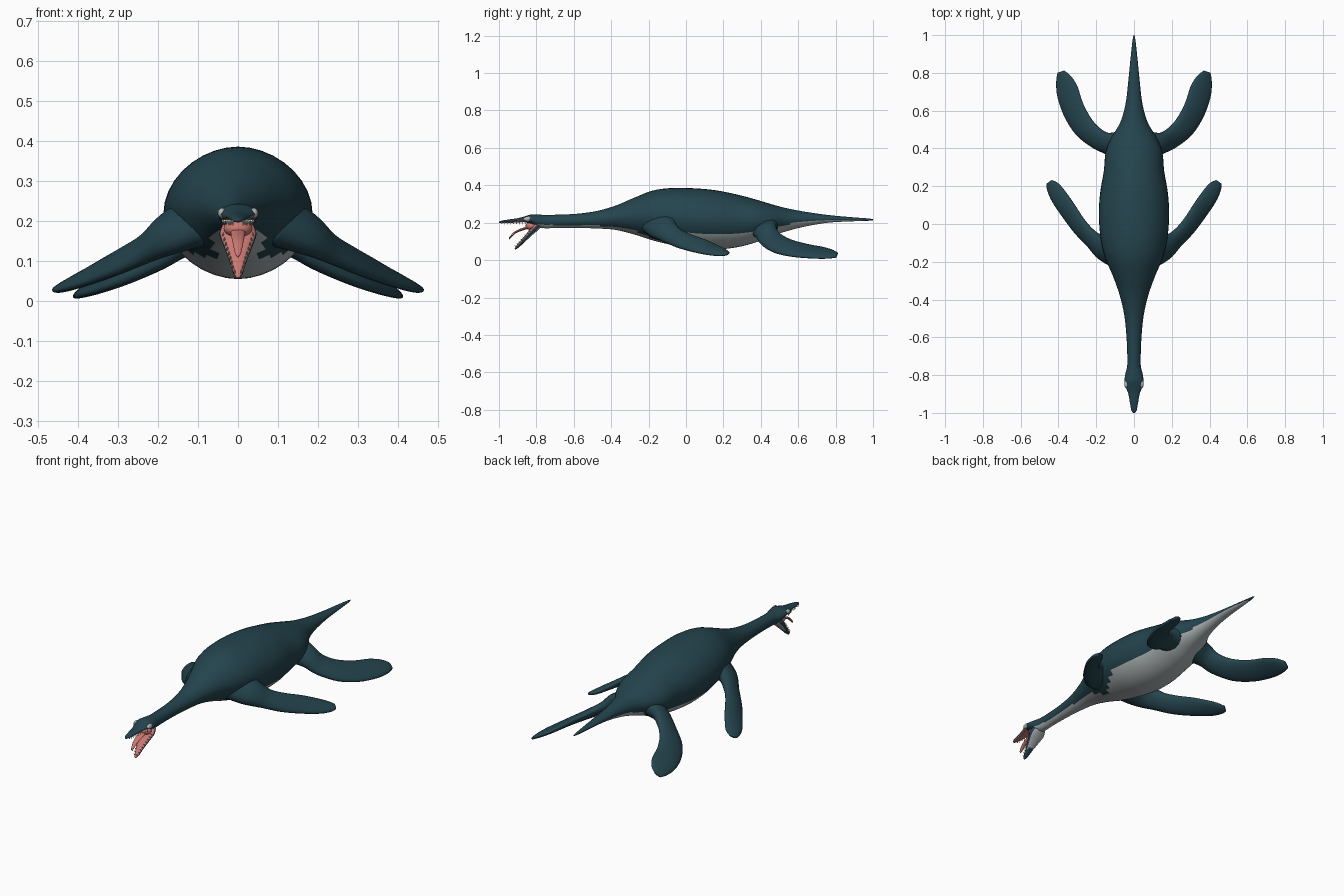
import bpy, bmesh, math
from mathutils import Vector, Matrix

if "Cube" in bpy.data.objects:
    bpy.data.objects.remove(bpy.data.objects["Cube"])


def material(name, rgb):
    m = bpy.data.materials.new(name)
    m.diffuse_color = (*rgb, 1)
    m.use_nodes = True
    m.node_tree.nodes["Principled BSDF"].inputs["Base Color"].default_value = m.diffuse_color
    return m


TEAL = material("deep teal skin", (0.018, 0.058, 0.076))
PALE = material("pale grey belly", (0.43, 0.47, 0.48))
PINK = material("mouth pink", (0.60, 0.19, 0.17))
IVORY = material("tooth ivory", (0.72, 0.70, 0.62))
X = Vector((1, 0, 0))


def smooth_rows(rows, steps):
    """Catmull-Rom interpolation through rows of numbers."""
    out = []
    for i in range(len(rows) - 1):
        a, b, c, d = (rows[max(0, min(len(rows) - 1, i + k))] for k in (-1, 0, 1, 2))
        for s in range(steps):
            t = s / steps
            out.append([q + 0.5 * t * (r - p + t * (2 * p - 5 * q + 4 * r - w
                        + t * (3 * (q - r) + w - p)))
                        for p, q, r, w in zip(a, b, c, d)])
    out.append(list(rows[-1]))
    return out


def linear(table, y):
    for (y0, v0), (y1, v1) in zip(table, table[1:]):
        if y <= y1:
            return v0 + (v1 - v0) * max(0, (y - y0) / (y1 - y0))
    return table[-1][1]


def finish(name, bm, mats, rule=None, mirror=False):
    bmesh.ops.recalc_face_normals(bm, faces=bm.faces[:])
    bm.normal_update()
    for f in bm.faces:
        f.smooth = True
        if rule:
            f.material_index = rule(f.calc_center_median(), f.normal)
    me = bpy.data.meshes.new(name)
    bm.to_mesh(me)
    bm.free()
    for m in mats:
        me.materials.append(m)
    ob = bpy.data.objects.new(name, me)
    bpy.context.collection.objects.link(ob)
    if mirror:
        ob.modifiers.new("mirror", 'MIRROR').use_mirror_merge = False
    return ob


def loft(name, stations, n, mats, rule=None, mirror=False, power=1.0):
    """Skin a tube through stations of (centre, half axis u, half axis v)."""
    bm = bmesh.new()
    rings = []
    for c, u, v in stations:
        ring = []
        for k in range(n):
            a = math.tau * k / n
            cu, sv = math.cos(a), math.sin(a)
            ring.append(bm.verts.new(c + u * math.copysign(abs(cu) ** power, cu)
                                     + v * math.copysign(abs(sv) ** power, sv)))
        rings.append(ring)
    for r0, r1 in zip(rings, rings[1:]):
        for k in range(n):
            j = (k + 1) % n
            bm.faces.new((r0[k], r0[j], r1[j], r1[k]))
    bm.faces.new(rings[0])
    bm.faces.new(rings[-1])
    return finish(name, bm, mats, rule, mirror)


# Body, neck, skull and tail: y, half width, top z, bottom z
BODY = [
    (-1.0, .006, .206, .198), (-.985, .014, .211, .197), (-.95, .021, .217, .198),
    (-.90, .030, .224, .201), (-.865, .043, .233, .203), (-.83, .050, .243, .192),
    (-.79, .045, .243, .175), (-.75, .036, .242, .170), (-.68, .036, .243, .172),
    (-.58, .041, .248, .172), (-.48, .052, .262, .169), (-.38, .075, .290, .162),
    (-.28, .110, .332, .138), (-.18, .152, .371, .106), (-.08, .176, .385, .082),
    (.04, .186, .384, .060), (.16, .180, .373, .056), (.28, .160, .349, .070),
    (.38, .150, .322, .097), (.46, .118, .298, .128), (.54, .072, .277, .155),
    (.64, .044, .258, .180), (.76, .030, .241, .200), (.88, .018, .230, .207),
    (.97, .008, .223, .210), (1.0, .002, .219, .213)]
# Height of the pale underside along the body
BELLY = [(-.86, .196), (-.75, .187), (-.5, .186), (-.3, .170), (-.2, .125), (-.14, .108),
         (-.06, .120), (.04, .150), (.25, .150), (.4, .145), (.5, .175), (.6, .205),
         (.8, .216), (.93, .213), (1.0, .205)]


def body_colour(c, n):
    if c.y < -.855:
        return 2 if n.z < -.6 else 0
    return 1 if c.z < linear(BELLY, c.y) and n.z < .2 else 0


loft("body", [(Vector((0, y, (t + b) / 2)), X * w, Vector((0, 0, (t - b) / 2)))
              for y, w, t, b in smooth_rows(BODY, 5)],
     36, [TEAL, PALE, PINK], body_colour, power=1.06)

# Flippers: leading edge x y z, trailing edge x y z, half thickness
FRONT = [
    (.09, -.24, .17, .11, -.02, .23, .060), (.17, -.19, .13, .17, -.06, .21, .045),
    (.24, -.12, .10, .22, -.03, .165, .030), (.31, -.05, .07, .27, .03, .135, .024),
    (.38, .04, .045, .32, .11, .105, .020), (.435, .12, .03, .365, .175, .075, .017),
    (.46, .18, .025, .40, .215, .055, .013), (.464, .212, .027, .435, .233, .042, .007)]
REAR = [
    (.08, .34, .15, .06, .50, .21, .050), (.15, .375, .12, .13, .48, .19, .040),
    (.21, .40, .085, .175, .50, .145, .030), (.30, .465, .045, .225, .555, .11, .024),
    (.365, .56, .022, .27, .64, .085, .020), (.405, .67, .012, .30, .73, .068, .017),
    (.412, .75, .010, .335, .785, .053, .013), (.405, .80, .014, .37, .812, .038, .007)]


def flippers(name, rows):
    rows = smooth_rows(rows, 4)
    edges = [(Vector(r[:3]), Vector(r[3:6]), r[6]) for r in rows]
    mids = [(a + b) / 2 for a, b, _ in edges]
    st = []
    for i, (a, b, t) in enumerate(edges):
        along = mids[min(i + 1, len(mids) - 1)] - mids[max(i - 1, 0)]
        st.append((mids[i], (a - b) / 2, along.cross(a - b).normalized() * t))
    loft(name, st, 18, [TEAL], mirror=True)


flippers("front_flippers", FRONT)
flippers("rear_flippers", REAR)

# Lower jaw, swung wide open
HINGE = Vector((0, -.79, .188))
ALONG = Vector((0, -.69, -.72)).normalized()
UP = Vector((0, -ALONG.z * -1, ALONG.y * -1))
JAW = [(0, .040, .020), (.03, .046, .018), (.07, .036, .014), (.12, .022, .011),
       (.16, .013, .008), (.18, .004, .003)]


def jaw_colour(c, n):
    d = n.dot(UP)
    return 2 if d > .55 else (1 if d < -.8 and c.z > .10 else 0)


loft("lower_jaw", [(HINGE + ALONG * d, X * w, UP * h) for d, w, h in smooth_rows(JAW, 4)],
     20, [TEAL, PALE, PINK], jaw_colour)

# Tongue, arching out of the mouth: y, z, half width, half thickness
TONGUE = [(-.81, .185, .018, .008), (-.86, .170, .018, .007), (-.91, .150, .014, .006),
          (-.94, .122, .008, .005), (-.946, .112, .003, .003)]
loft("tongue", [(Vector((0, y, z)), X * w, Vector((0, -.4, .9)) * h)
                for y, z, w, h in smooth_rows(TONGUE, 4)], 12, [PINK])


def ellipsoid(name, centre, size, mat, mirror=False):
    bm = bmesh.new()
    bmesh.ops.create_uvsphere(bm, u_segments=16, v_segments=10, radius=1,
                              matrix=Matrix.Translation(centre) @ Matrix.Diagonal((*size, 1)))
    return finish(name, bm, [mat], mirror=mirror)


# Throat lining and pale eyes
ellipsoid("throat", (0, -.828, .182), (.036, .030, .022), PINK)
ellipsoid("eyes", (.040, -.847, .220), (.011, .022, .013), PALE, True)

# Teeth along the edges of both jaws
bm = bmesh.new()


def tooth(base, direction, length):
    rot = direction.to_track_quat('Z', 'Y').to_matrix().to_4x4()
    bmesh.ops.create_cone(bm, cap_ends=True, segments=6, radius1=.0035, radius2=.0004,
                          depth=length, matrix=Matrix.Translation(base) @ rot)


skull_rows = [(r[0], r[1], r[3]) for r in BODY[:6]][::-1]
jaw_rows = [(d, w) for d, w, h in JAW]
for i in range(9):
    y = -.86 - i * .0155
    w = linear([(r[0], r[1]) for r in BODY[:6]], y)
    tooth(Vector((w * .85, y, .197)), Vector((0, 0, -1)), .015)
    d = .04 + i * .0158
    w = linear(jaw_rows, d)
    tooth(HINGE + ALONG * d + X * w * .85 + UP * .011, UP, .014)
finish("teeth", bm, [IVORY], mirror=True)
